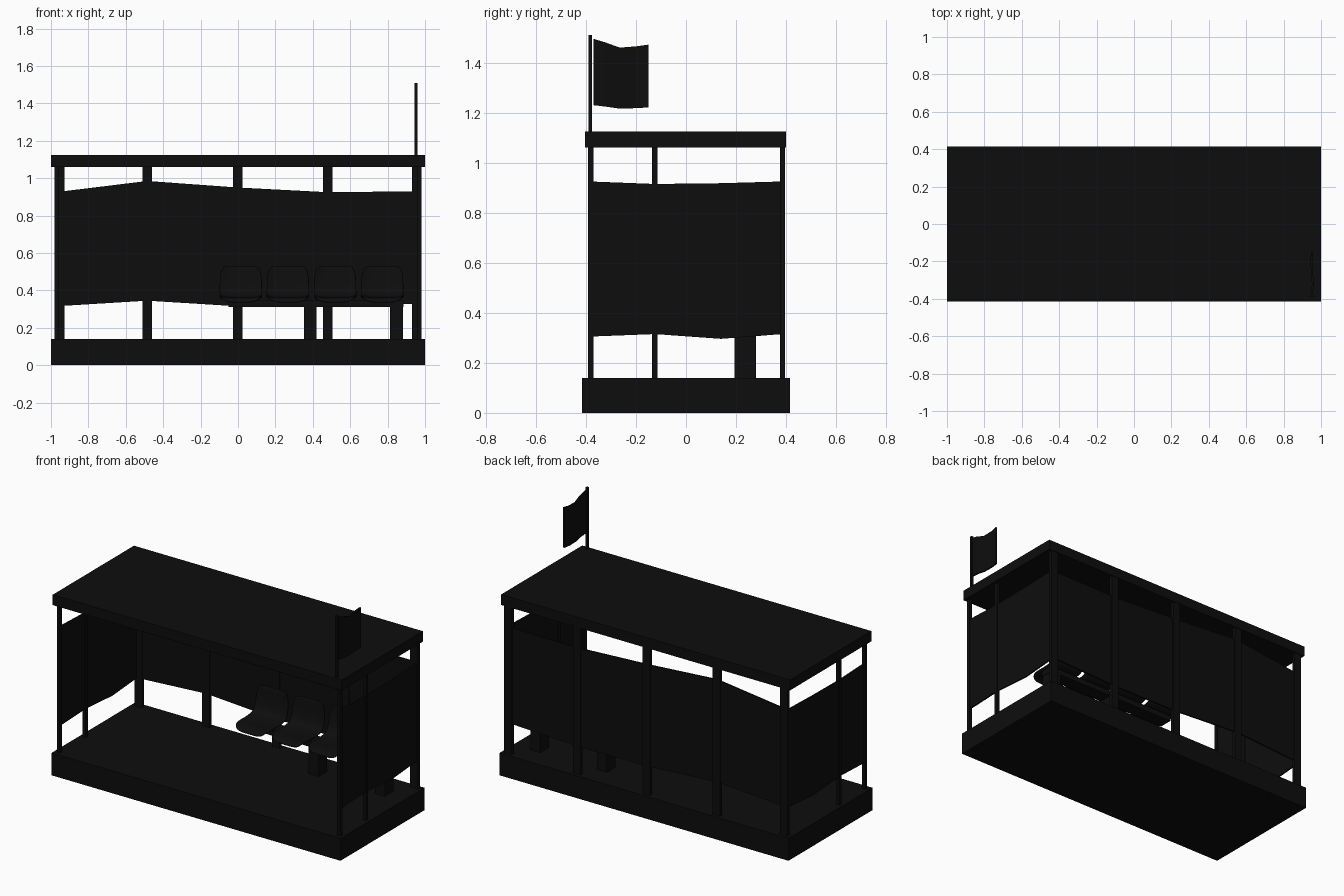
import bpy, bmesh
from mathutils import Vector

cube = bpy.data.objects.get("Cube")
if cube:
    bpy.data.objects.remove(cube, do_unlink=True)

black = bpy.data.materials.new("near black")
black.use_nodes = True
colour = (0.004, 0.004, 0.004, 1)
black.diffuse_color = colour
black.node_tree.nodes["Principled BSDF"].inputs["Base Color"].default_value = colour


def finish(name, bm):
    bmesh.ops.recalc_face_normals(bm, faces=bm.faces)
    mesh = bpy.data.meshes.new(name)
    bm.to_mesh(mesh)
    bm.free()
    mesh.materials.append(black)
    obj = bpy.data.objects.new(name, mesh)
    bpy.context.collection.objects.link(obj)
    return obj


def box(name, x0, x1, y0, y1, z0, z1):
    low, high = Vector((x0, y0, z0)), Vector((x1, y1, z1))
    bm = bmesh.new()
    bmesh.ops.create_cube(bm, size=1)
    for v in bm.verts:
        v.co = (low + high) / 2 + v.co * (high - low)
    return finish(name, bm)


def sheet(name, stations, thickness):
    """Upright strip through (x, y, bottom, top) stations."""
    bm = bmesh.new()
    pairs = [(bm.verts.new((x, y, b)), bm.verts.new((x, y, t)))
             for x, y, b, t in stations]
    for p, q in zip(pairs, pairs[1:]):
        bm.faces.new((p[0], q[0], q[1], p[1]))
    obj = finish(name, bm)
    solid = obj.modifiers.new("thickness", 'SOLIDIFY')
    solid.thickness = thickness
    solid.offset = 0
    return obj


# Platform and roof
box("platform", -1, 1, -0.415, 0.415, 0, 0.14)
box("roof", -1, 1, -0.403, 0.4, 1.06, 1.125)

# Wide posts along the back
for i, x in enumerate((-0.953, -0.485, -0.002, 0.48, 0.955)):
    box(f"back_post_{i + 1}", x - 0.026, x + 0.026, 0.375, 0.396, 0.14, 1.06)

# Thin side posts and side panels
for side, s in (("right", -1), ("left", 1)):
    x = s * 0.97
    for part, y in (("front", -0.38), ("middle", -0.124)):
        box(f"{side}_{part}_post", x - 0.01, x + 0.01, y - 0.011, y + 0.011, 0.14, 1.06)
    sheet(f"{side}_panel", [(x, -0.385, 0.305, 0.925), (x, -0.124, 0.315, 0.915),
                            (x, 0.14, 0.296, 0.918), (x, 0.385, 0.315, 0.925)], 0.01)

# Back panel with uneven edges
sheet("back_panel", [(-0.975, 0.384, 0.315, 0.925), (-0.485, 0.384, 0.345, 0.985),
                     (0, 0.384, 0.315, 0.95), (0.48, 0.384, 0.31, 0.925),
                     (0.975, 0.384, 0.33, 0.93)], 0.01)

# Bench rail and legs
box("bench_rail", -0.05, 0.885, 0.193, 0.28, 0.31, 0.345)
for i, x in enumerate((0.387, 0.847)):
    box(f"bench_leg_{i + 1}", x - 0.034, x + 0.034, 0.193, 0.28, 0.14, 0.32)

# Moulded seats: side profile as (y, z, half width), swept across
profile = [(0.085, 0.335, 0.085), (0.105, 0.36, 0.112), (0.2, 0.352, 0.114),
           (0.285, 0.358, 0.114), (0.322, 0.395, 0.114),
           (0.335, 0.5, 0.112), (0.338, 0.53, 0.09)]
across = (-1, -0.8, 0, 0.8, 1)


def seat(name, cx):
    bm = bmesh.new()
    rows = []
    for i, (y, z, w) in enumerate(profile):
        rows.append([])
        for u in across:
            lip = 0.015 * (abs(u) == 1)
            up, fwd = (lip, 0) if i < 4 else (0, lip)
            rows[-1].append(bm.verts.new((cx + u * w, y - fwd, z + up)))
    for a, b in zip(rows, rows[1:]):
        for j in range(len(across) - 1):
            bm.faces.new((a[j], a[j + 1], b[j + 1], b[j]))
    obj = finish(name, bm)
    solid = obj.modifiers.new("thickness", 'SOLIDIFY')
    solid.thickness = 0.014
    solid.offset = 0
    sub = obj.modifiers.new("smooth", 'SUBSURF')
    sub.levels = sub.render_levels = 2
    for p in obj.data.polygons:
        p.use_smooth = True


for i in range(4):
    seat(f"seat_{i + 1}", 0.015 + i * 0.252)

# Flagpole and waving flag
box("flagpole", 0.944, 0.959, -0.39, -0.376, 1.12, 1.51)
sheet("flag", [(0.952, -0.37, 1.23, 1.495), (0.956, -0.32, 1.224, 1.48),
               (0.952, -0.265, 1.216, 1.46), (0.948, -0.2, 1.218, 1.465),
               (0.952, -0.15, 1.221, 1.472)], 0.01)
